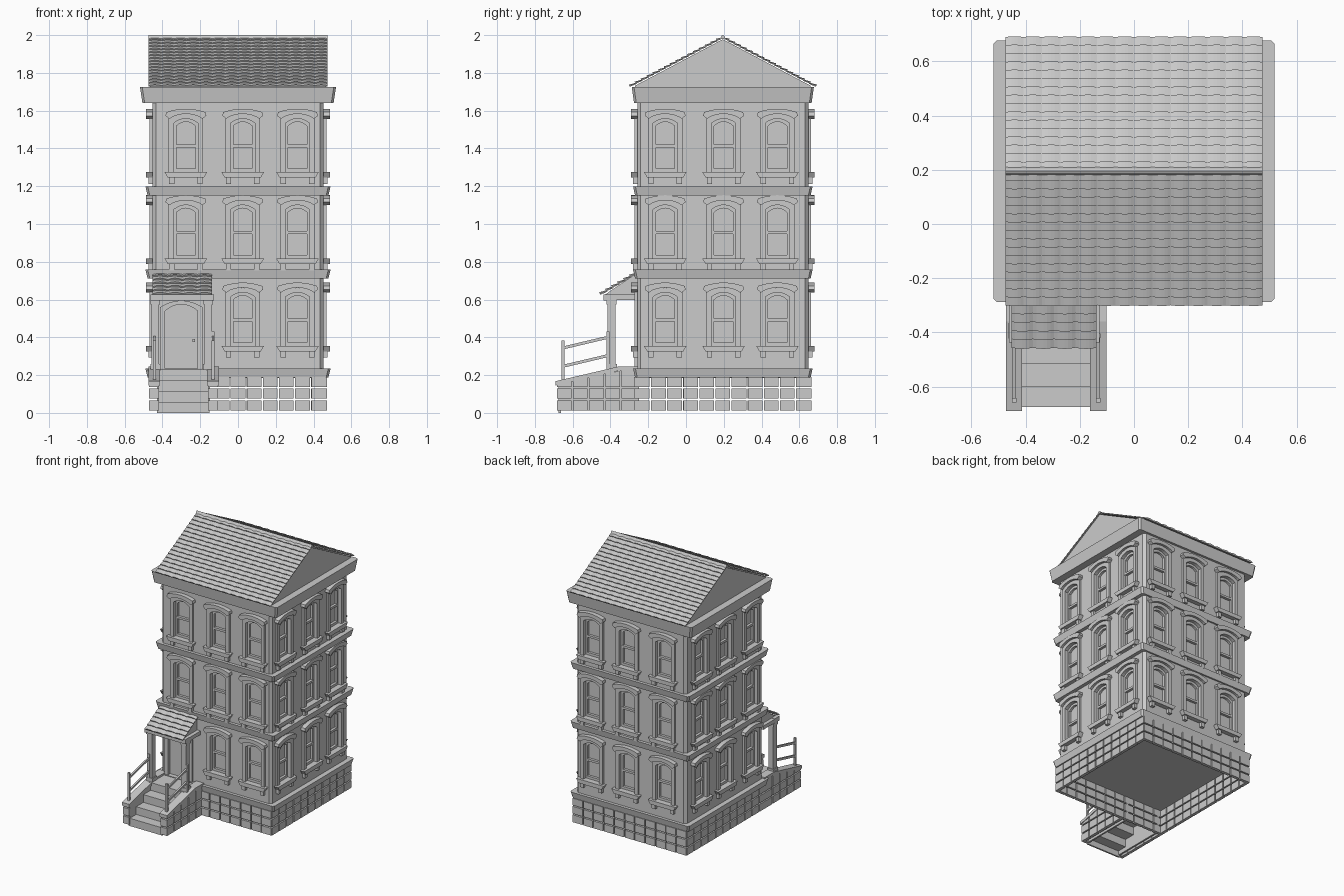
import bpy, bmesh, math
from mathutils import Matrix, Vector

if "Cube" in bpy.data.objects:
    bpy.data.objects.remove(bpy.data.objects["Cube"])

CY, WALL = 0.195, 0.453          # house centre in y, half width of walls


def finish(bm, name):
    bmesh.ops.recalc_face_normals(bm, faces=bm.faces)
    me = bpy.data.meshes.new(name)
    bm.to_mesh(me)
    bm.free()
    ob = bpy.data.objects.new(name, me)
    bpy.context.collection.objects.link(ob)
    return ob


def side(a):
    """Local (u, outward, z) on one wall -> world; a = quarter turns from front."""
    flip = Matrix(((1, 0, 0, 0), (0, -1, 0, 0), (0, 0, 1, 0), (0, 0, 0, 1)))
    return Matrix.Translation((0, CY, 0)) @ Matrix.Rotation(a * math.pi / 2, 4, 'Z') @ flip


def prism(bm, pts, d0, d1, M=Matrix()):
    """Outline pts (u, z) extruded from d0 to d1."""
    a = [bm.verts.new(M @ Vector((u, d0, z))) for u, z in pts]
    b = [bm.verts.new(M @ Vector((u, d1, z))) for u, z in pts]
    bm.faces.new(a)
    bm.faces.new(b[::-1])
    for i in range(len(a)):
        j = (i + 1) % len(a)
        bm.faces.new((a[j], a[i], b[i], b[j]))


def box(bm, x0, x1, y0, y1, z0, z1, M=Matrix()):
    prism(bm, [(x0, z0), (x1, z0), (x1, z1), (x0, z1)], y0, y1, M)


def frustum(bm, h0, z0, h1, z1, c=0.012):
    """Chamfered rectangular block around the house, flaring from h0 to h1."""
    loops = []
    for (hx, hy), z in ((h0, z0), (h1, z1)):
        p = [(hx - c, -hy), (hx, c - hy), (hx, hy - c), (hx - c, hy),
             (c - hx, hy), (-hx, hy - c), (-hx, c - hy), (c - hx, -hy)]
        loops.append([bm.verts.new((x, CY + y, z)) for x, y in p])
    a, b = loops
    bm.faces.new(a[::-1])
    bm.faces.new(b)
    for i in range(8):
        j = (i + 1) % 8
        bm.faces.new((a[i], a[j], b[j], b[i]))


def arch(hw, spring, rise, u=0, n=8):
    """Arc points from +hw to -hw."""
    return [(u + hw * (1 - 2 * i / n), spring + rise * (1 - (1 - 2 * i / n) ** 2)) for i in range(n + 1)]


def opening(u, hw, z0, spring, rise):
    return [(u - hw, z0), (u + hw, z0)] + arch(hw, spring, rise, u)


def surround(u, ho, hi, z0, spring, rise, t):
    return [(u + ho, z0)] + arch(ho, spring, rise, u) + [(u - ho, z0), (u - hi, z0)] + \
        arch(hi, spring - t, rise, u)[::-1] + [(u + hi, z0)]


X = Matrix(((0, 1, 0, 0), (1, 0, 0, 0), (0, 0, 1, 0), (0, 0, 0, 1)))  # profile (y,z) along x

# windows on all four sides
frames, sashes, lintels, sills, cut = (bmesh.new() for _ in range(5))
offsets = {0: (-.276, .025, .315), 1: (-.305, .004, .289),
           2: (.276, -.025, -.315), 3: (.305, -.004, -.289)}
for a, us in offsets.items():
    M = side(a)
    for z in (.355, .8175, 1.275):
        for k, u in enumerate(us):
            if a == 0 and k == 0 and z < .5:
                continue
            prism(cut, opening(u, .08, z, z + .28, .025), WALL - .03, WALL + .05, M)
            prism(frames, surround(u, .092, .064, z - .01, z + .284, .024, .025), WALL - .029, WALL + .015, M)
            prism(sashes, surround(u, .066, .05, z - .01, z + .262, .022, .018), WALL - .029, WALL - .012, M)
            box(sashes, u - .055, u + .055, WALL - .029, WALL - .01, z + .13, z + .146, M)
            box(sashes, u - .055, u + .055, WALL - .029, WALL - .01, z - .01, z + .018, M)
            hood = [(u + .087, z + .282), (u + .108, z + .298)] + arch(.103, z + .317, .018, u) + \
                [(u - .108, z + .298), (u - .087, z + .282)] + arch(.07, z + .293, .015, u)[::-1]
            prism(lintels, hood, WALL - .01, WALL + .033, M)
            prism(sills, [(u - .095, z - .03), (u + .095, z - .03), (u + .113, z), (u - .113, z)],
                  WALL - .01, WALL + .033, M)
            for s in (-1, 1):
                box(sills, u + s * .075 - .014, u + s * .075 + .014, WALL - .01, WALL + .022, z - .063, z - .028, M)
for bm, name in ((frames, "window_frames"), (sashes, "window_sashes"),
                 (lintels, "window_lintels"), (sills, "window_sills")):
    finish(bm, name)

# door with arched surround
DX = -.30
prism(cut, opening(DX, .095, .225, .55, .035), WALL - .03, WALL + .05, side(0))
bm = bmesh.new()
prism(bm, surround(DX, .112, .086, .225, .56, .035, .02), WALL - .029, WALL + .015, side(0))
finish(bm, "door_frame")
bm = bmesh.new()
prism(bm, opening(DX, .088, .225, .54, .035), WALL - .031, WALL - .012, side(0))
finish(bm, "door")
bm = bmesh.new()
box(bm, DX + .058, DX + .072, WALL - .015, WALL + .006, .375, .39, side(0))
finish(bm, "door_handle")

# walls with recesses
bm = bmesh.new()
frustum(bm, (WALL, WALL), .186, (WALL, WALL), 1.70, .018)
walls = finish(bm, "walls")
cutter = finish(cut, "opening_cutter")
cutter.hide_render = True
mod = walls.modifiers.new("openings", 'BOOLEAN')
mod.operation, mod.object, mod.solver = 'DIFFERENCE', cutter, 'EXACT'
bpy.context.view_layer.update()
walls.data = bpy.data.meshes.new_from_object(walls.evaluated_get(bpy.context.evaluated_depsgraph_get()))
walls.modifiers.clear()
bpy.data.objects.remove(cutter)

# floor bands and cornice
bm = bmesh.new()
for z in (.188, .712, 1.152):
    frustum(bm, (.479, .465), z, (.490, .475), z + .047)
finish(bm, "floor_bands")
bm = bmesh.new()
frustum(bm, (.506, .47), 1.64, (.519, .482), 1.725)
finish(bm, "cornice")

# stone base: a hollow ring of separate blocks
ROWS = ((.012, .066), (.075, .129), (.138, .190))
bm = bmesh.new()
for a in range(4):
    for z0, z1 in ROWS:
        for i in range(11):
            u = -.469 + i * .0853
            box(bm, u + .004, u + .0815, .447, .470, z0, z1, side(a))
finish(bm, "base_blocks")


def tiles(bm, x0, x1, cols, low, high, rows, lift=.013, amp=.006):
    """Overlapping wavy tile courses from eave low=(y,z) to high."""
    lo, hi = Vector((0, *low)), Vector((0, *high))
    d = (hi - lo).normalized()
    n = Vector((0, -d.z, d.y))
    n = n if n.z > 0 else -n
    S = cols * 6
    for r in range(rows):
        p, q = lo.lerp(hi, r / rows), lo.lerp(hi, min(1, (r + 1.15) / rows))
        prev = None
        for i in range(S + 1):
            x = Vector((x0 + (x1 - x0) * i / S, 0, 0))
            w = amp * abs(math.sin(math.pi * i / 6))
            cur = [bm.verts.new(x + v) for v in (p, p + n * (lift + w - amp / 2), q + n * w * .5, q - n * .004)]
            if prev:
                for k in range(4):
                    m = (k + 1) % 4
                    bm.faces.new((prev[k], prev[m], cur[m], cur[k]))
            else:
                bm.faces.new(cur)
            prev = cur
        bm.faces.new(prev[::-1])


# main roof
bm = bmesh.new()
prism(bm, [(CY - .465, 1.72), (CY + .465, 1.72), (CY + .465, 1.732), (CY, 1.978), (CY - .465, 1.732)], -.467, .467, X)
finish(bm, "gable_block")
bm = bmesh.new()
for s in (-1, 1):
    tiles(bm, -.475, .475, 14, (CY + s * .492, 1.727), (CY, 1.986), 16, .009, .006)
finish(bm, "roof_tiles")
bm = bmesh.new()
prism(bm, [(CY - .015, 1.982), (CY, 1.978), (CY + .015, 1.982), (CY + .006, 1.997), (CY, 2.0), (CY - .006, 1.997)],
      -.475, .475, X)
finish(bm, "ridge_cap")

# porch roof, beam and posts
bm = bmesh.new()
prism(bm, [(-.435, .622), (-.25, .622), (-.25, .738), (-.275, .73)], -.435, -.155, X)
finish(bm, "porch_roof_block")
bm = bmesh.new()
tiles(bm, -.452, -.138, 4, (-.453, .625), (-.262, .738), 6, .011, .008)
finish(bm, "porch_tiles")
bm = bmesh.new()
box(bm, -.462, -.128, -.437, -.385, .595, .628)
for x in (-.462, -.172):
    box(bm, x, x + .044, -.40, -.25, .598, .626)
finish(bm, "porch_beam")
bm = bmesh.new()
for x in (-.437, -.157):
    box(bm, x - .02, x + .02, -.415, -.372, .235, .60)
    box(bm, x - .027, x + .027, -.422, -.365, .225, .258)
    box(bm, x - .025, x + .025, -.42, -.367, .575, .597)
finish(bm, "porch_posts")

# steps and landing, hollow beneath
bm = bmesh.new()
prof = [(-.675, 0)]
ys = (-.675, -.60, -.515, -.43, -.25)
for i in range(4):
    h = .0575 * (i + 1)
    prof += [(ys[i], h), (ys[i + 1], h)]
prof += [(-.25, .215), (-.42, .215)]            # underside follows the steps
for i in (2, 1, 0):
    h = .0575 * (i + 1) - .015
    prof += [(ys[i + 1] + .012, h), (ys[i] + .012, h)]
prof += [(ys[0] + .012, 0)]
prism(bm, prof, -.43, -.15, X)
finish(bm, "steps")

# stone side walls of the steps with sloped caps
inner, blocks, caps = bmesh.new(), bmesh.new(), bmesh.new()
for x0, x1, out in ((-.470, -.418, -1), (-.160, -.106, 1)):
    xi, xo = (x0, x1)[::out]                    # face beside the steps, outer face
    prism(inner, [(-.675, .012), (-.25, .012), (-.25, .225), (-.36, .225), (-.675, .150)], xi, xi + out * .012, X)
    prism(caps, [(-.69, .145), (-.36, .222), (-.25, .222), (-.25, .245), (-.36, .245), (-.69, .168)],
          x0 - .003, x1 + .005, X)
    for r, (z0, z1) in enumerate(ROWS):
        for i in range(5):
            y = -.687 + i * .0853
            tops = [min(z1 if r < 2 else .222, .150 + (v + .685) * .228) for v in (y + .004, y + .0815)]
            if tops[0] - z0 > .005:
                prism(blocks, [(y + .004, z0), (y + .0815, z0), (y + .0815, tops[1]), (y + .004, tops[0])],
                      xo - out * .022, xo, X)
        box(blocks, x0, x1, -.683, -.66, z0, min(z1, .15))
finish(inner, "step_side_walls")
finish(blocks, "step_side_blocks")
finish(caps, "step_caps")

# handrails
bm = bmesh.new()
for x in (-.442, -.132):
    box(bm, x - .008, x + .008, -.658, -.642, .165, .382)
    box(bm, x - .008, x + .008, -.420, -.404, .22, .432)
    for z0, z1 in ((.335, .393), (.238, .296)):
        prism(bm, [(-.655, z0), (-.41, z1), (-.41, z1 + .016), (-.655, z0 + .016)], x - .006, x + .006, X)
finish(bm, "handrails")
